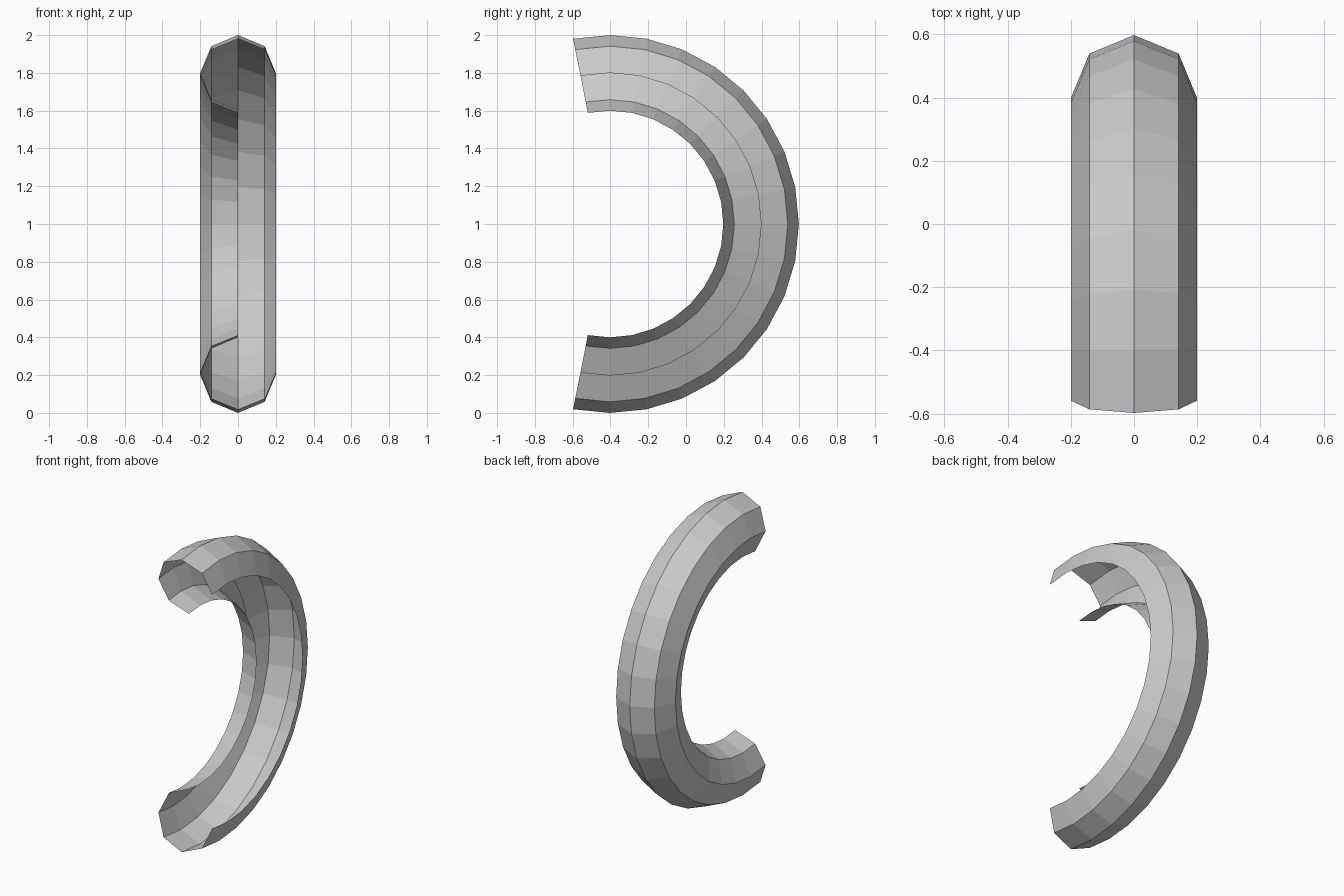
import bpy, bmesh
from math import sin, cos, radians
from mathutils import Vector, Matrix

cube = bpy.data.objects.get("Cube")
if cube:
    bpy.data.objects.remove(cube, do_unlink=True)

CENTRE = Vector((0, -0.4025, 1))
MAJOR, MINOR = 0.8, 0.2
STEP = 11.25
STEPS = 18

# Plain grey material
grey = bpy.data.materials.new("light_grey")
grey.use_nodes = True
colour = (0.6, 0.6, 0.6, 1)
grey.diffuse_color = colour
grey.node_tree.nodes["Principled BSDF"].inputs["Base Color"].default_value = colour

# Octagonal section, left open over one inner quarter
bm = bmesh.new()
start = Matrix.Rotation(radians(-STEP * STEPS / 2), 3, 'X')
section = []
for a in range(-180, 91, 45):
    point = Vector((MINOR * sin(radians(a)), MAJOR + MINOR * cos(radians(a)), 0))
    section.append(bm.verts.new(CENTRE + start @ point))
edges = [bm.edges.new(pair) for pair in zip(section, section[1:])]

# Sweep the section around the sideways axis, a little past a half turn
bmesh.ops.spin(bm, geom=section + edges, cent=CENTRE, axis=(1, 0, 0),
               angle=radians(STEP * STEPS), steps=STEPS)

# Turn every face away from the middle of the tube
bm.normal_update()
for face in bm.faces:
    mid = face.calc_center_median()
    ring = mid - CENTRE
    ring.x = 0
    if face.normal.dot(mid - CENTRE - ring.normalized() * MAJOR) < 0:
        face.normal_flip()

mesh = bpy.data.meshes.new("curved_channel")
bm.to_mesh(mesh)
bm.free()
mesh.materials.append(grey)
channel = bpy.data.objects.new("curved_channel", mesh)
bpy.context.collection.objects.link(channel)
